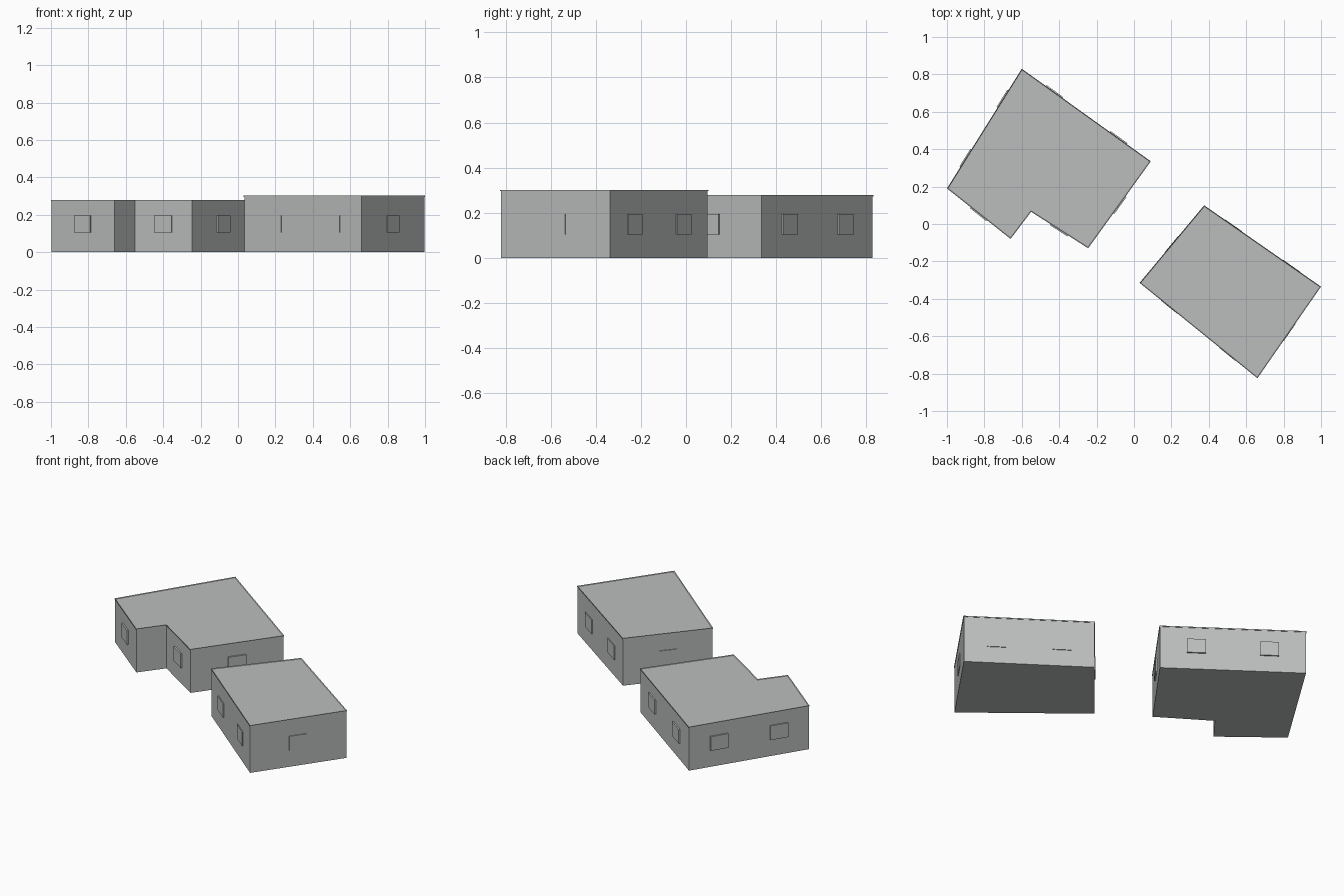
import bpy, bmesh
from mathutils import Vector, Matrix

cube = bpy.data.objects.get("Cube")
if cube:
    bpy.data.objects.remove(cube, do_unlink=True)

grey = bpy.data.materials.new("plain_grey")
grey.use_nodes = True
colour = (0.5, 0.515, 0.515, 1)
grey.diffuse_color = colour
grey.node_tree.nodes["Principled BSDF"].inputs["Base Color"].default_value = colour


def add_object(name, bm):
    bmesh.ops.recalc_face_normals(bm, faces=bm.faces)
    mesh = bpy.data.meshes.new(name)
    bm.to_mesh(mesh)
    bm.free()
    mesh.materials.append(grey)
    bpy.context.collection.objects.link(bpy.data.objects.new(name, mesh))


def prism(points, z0, z1):
    bm = bmesh.new()
    base = bm.faces.new([bm.verts.new((p.x, p.y, z0)) for p in points])
    bmesh.ops.recalc_face_normals(bm, faces=bm.faces)
    ext = bmesh.ops.extrude_face_region(bm, geom=[base], use_keep_orig=True)
    moved = [g for g in ext["geom"] if isinstance(g, bmesh.types.BMVert)]
    bmesh.ops.translate(bm, verts=moved, vec=(0, 0, z1 - z0))
    bmesh.ops.recalc_face_normals(bm, faces=bm.faces)
    return bm


def shrink(points, d):
    # mitred inward offset of a counter-clockwise outline
    out = []
    for i, p in enumerate(points):
        a = (p - points[i - 1]).normalized()
        b = (points[(i + 1) % len(points)] - p).normalized()
        na, nb = Vector((-a.y, a.x)), Vector((-b.y, b.x))
        out.append(p + (na + nb) * d / (1 + na.dot(nb)))
    return out


def window(name, a, b, t, depth):
    # thin plate standing slightly proud of the wall from a to b
    along = (b - a).normalized()
    outward = Vector((along.y, -along.x))
    c = a.lerp(b, t)
    bm = bmesh.new()
    bmesh.ops.create_cube(bm, size=1)
    bmesh.ops.scale(bm, verts=bm.verts, vec=(0.11, depth * 2, 0.09))
    turn = Matrix(((along.x, -outward.x, 0), (along.y, -outward.y, 0), (0, 0, 1)))
    bmesh.ops.transform(bm, verts=bm.verts,
                        matrix=Matrix.Translation((c.x, c.y, 0.15)) @ turn.to_4x4())
    add_object(name, bm)


def building(name, outline, height, depth):
    outline = [Vector(p) for p in outline]
    rim = 0.006
    walls = shrink(outline, 0.003)
    add_object(name + "_walls", prism(walls, 0, height - rim))

    # roof slab with a slim raised rim
    bm = prism(outline, height - rim, height)
    top = [f for f in bm.faces if f.normal.z > 0.9]
    bmesh.ops.inset_individual(bm, faces=top, thickness=rim, depth=-0.004)
    add_object(name + "_roof", bm)

    # one window on short walls, two on long walls, none on the notch side
    for i, a in enumerate(walls):
        b = walls[(i + 1) % len(walls)]
        length = (b - a).length
        spots = [] if length < 0.25 else [0.5] if length < 0.65 else [0.25, 0.75]
        for k, t in enumerate(spots):
            window(f"{name}_window_{i + 1}_{k + 1}", a, b, t, depth)


building("notched_house",
         [(-1, 0.19), (-0.66, -0.08), (-0.55, 0.065),
          (-0.245, -0.13), (0.09, 0.335), (-0.6, 0.83)], 0.278, 0.009)
building("square_house",
         [(0.03, -0.315), (0.66, -0.825), (1, -0.335), (0.375, 0.1)], 0.302, 0.005)
